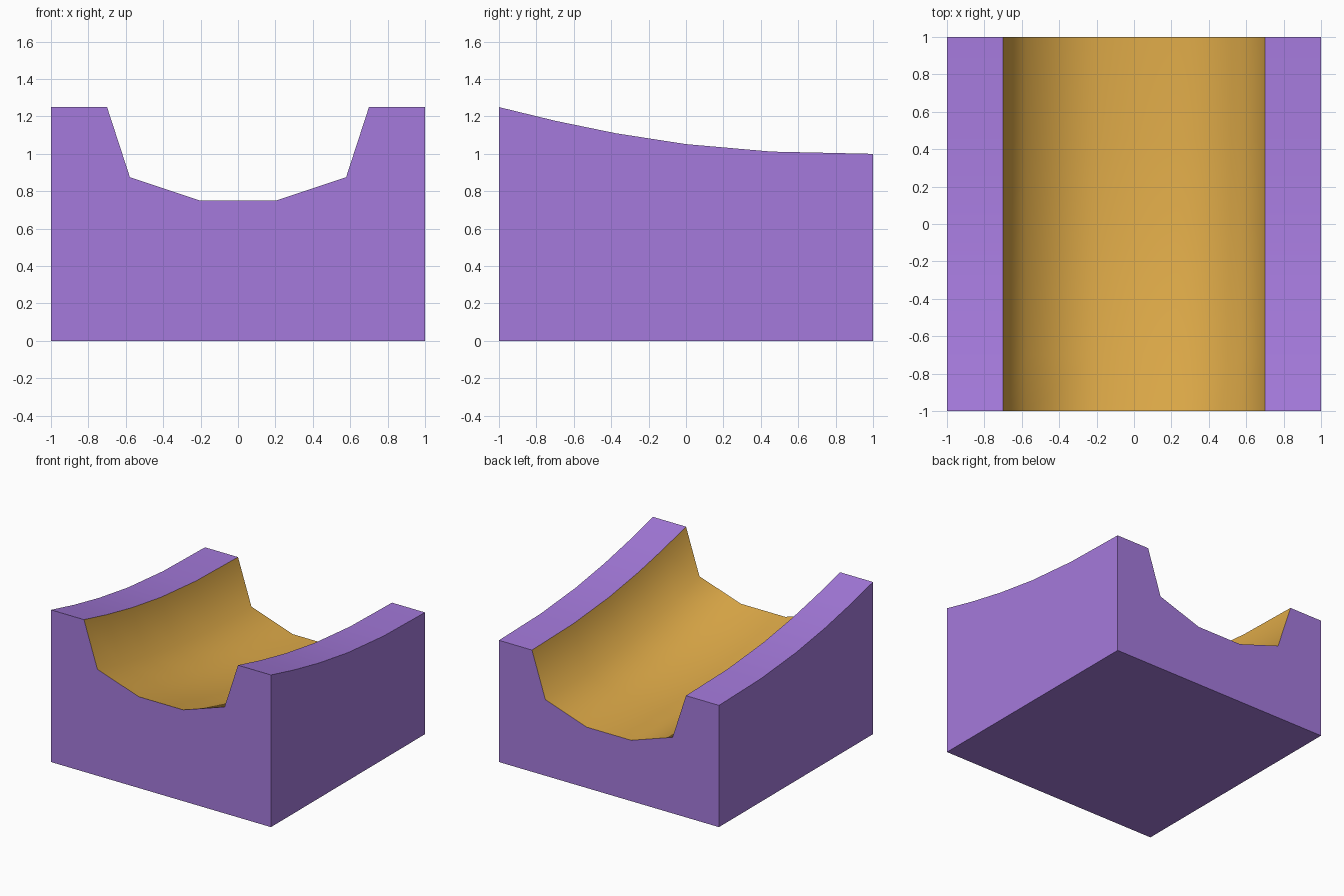
import bpy, bmesh, math

if "Cube" in bpy.data.objects:
    bpy.data.objects.remove(bpy.data.objects["Cube"])


def material(name, rgb):
    m = bpy.data.materials.new(name)
    m.diffuse_color = (*rgb, 1.0)
    m.use_nodes = True
    m.node_tree.nodes["Principled BSDF"].inputs["Base Color"].default_value = m.diffuse_color
    return m


purple = material("purple body", (0.376, 0.195, 0.716))
gold = material("gold channel", (0.730, 0.402, 0.065))

# Sagging ramp along y: (y, rim height)
stations = [(-1, 1.25), (-0.7, 1.177), (-0.375, 1.11), (0, 1.052), (0.457, 1.012), (1, 1.0)]
# Half section of the channel: (x, depth below the rim), mirrored below
half = [(-1, 0), (-0.7, 0), (-0.578, 0.375), (-0.202, 0.5)]
section = half + [(-x, d) for x, d in reversed(half)]

bm = bmesh.new()
rows = []
for y, rim in stations:
    top = [bm.verts.new((x, y, rim - d)) for x, d in section]
    base = [bm.verts.new((x, y, 0)) for x in (1, -1)]
    rows.append(top + base)

# Skin between stations: rims, channel, sides and underside
n = len(rows[0])
for a, b in zip(rows, rows[1:]):
    for i in range(n):
        j = (i + 1) % n
        f = bm.faces.new((a[i], a[j], b[j], b[i]))
        f.material_index = 1 if 1 <= i <= 5 else 0

# End caps
bm.faces.new(rows[0])
bm.faces.new(rows[-1])
bmesh.ops.recalc_face_normals(bm, faces=bm.faces)

# Smooth channel, crisp edges at the corners and colour borders
for f in bm.faces:
    f.smooth = True
for e in bm.edges:
    f, g = e.link_faces
    e.smooth = f.material_index == g.material_index and e.calc_face_angle() < math.radians(60)

mesh = bpy.data.meshes.new("channel_ramp")
bm.to_mesh(mesh)
bm.free()
mesh.materials.append(purple)
mesh.materials.append(gold)
bpy.context.collection.objects.link(bpy.data.objects.new("channel_ramp", mesh))
